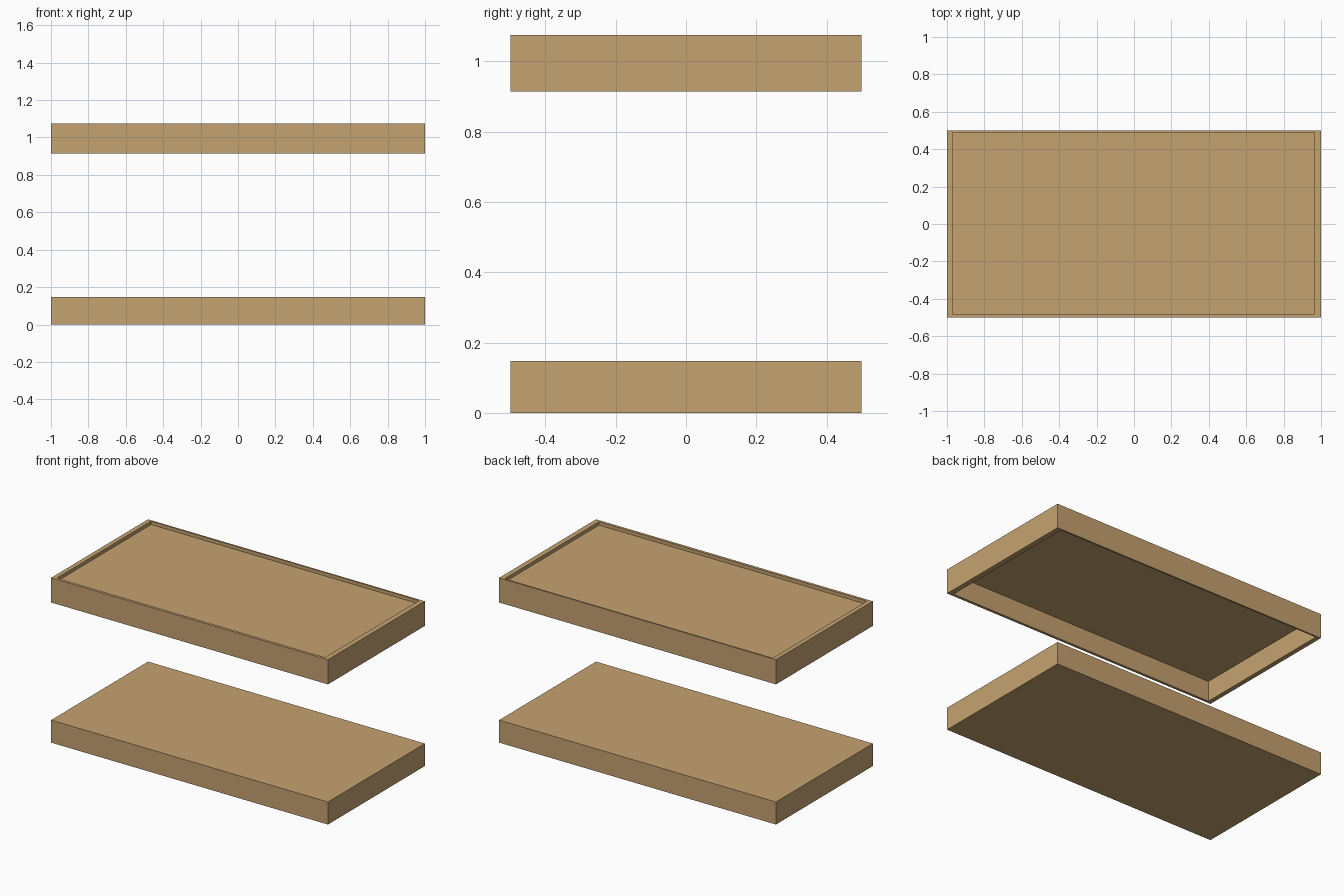
import bpy, bmesh

if "Cube" in bpy.data.objects:
    bpy.data.objects.remove(bpy.data.objects["Cube"])

wood = bpy.data.materials.new("tan wood")
wood.diffuse_color = (0.558, 0.362, 0.165, 1)
wood.use_nodes = True
wood.node_tree.nodes["Principled BSDF"].inputs["Base Color"].default_value = wood.diffuse_color


def make_object(name, bm):
    bmesh.ops.recalc_face_normals(bm, faces=bm.faces)
    mesh = bpy.data.meshes.new(name)
    bm.to_mesh(mesh)
    bm.free()
    mesh.materials.append(wood)
    obj = bpy.data.objects.new(name, mesh)
    bpy.context.collection.objects.link(obj)
    return obj


def box(name, x0, x1, y0, y1, z0, z1):
    bm = bmesh.new()
    bmesh.ops.create_cube(bm, size=1)
    for v in bm.verts:
        v.co = (x1 if v.co.x > 0 else x0,
                y1 if v.co.y > 0 else y0,
                z1 if v.co.z > 0 else z0)
    return make_object(name, bm)


def frame(name, outer, inner, z0, z1):
    """Rectangular ring; outer and inner are (x0, x1, y0, y1)."""
    bm = bmesh.new()
    loops = []
    for (x0, x1, y0, y1), z in ((outer, z0), (outer, z1), (inner, z1), (inner, z0)):
        loops.append([bm.verts.new((x, y, z))
                      for x, y in ((x0, y0), (x1, y0), (x1, y1), (x0, y1))])
    for a in range(4):
        p, q = loops[a], loops[(a + 1) % 4]
        for i in range(4):
            j = (i + 1) % 4
            bm.faces.new((p[i], p[j], q[j], q[i]))
    return make_object(name, bm)


outer = (-1.0, 1.0, -0.5, 0.5)
inner = (-0.97, 0.966, -0.482, 0.489)

# Solid base slab
box("base_slab", *outer, 0.0, 0.147)

# Lid: open rim with a thin panel set just below its top edge
frame("lid_rim", outer, inner, 0.915, 1.076)
box("lid_panel", *inner, 1.047, 1.054)
